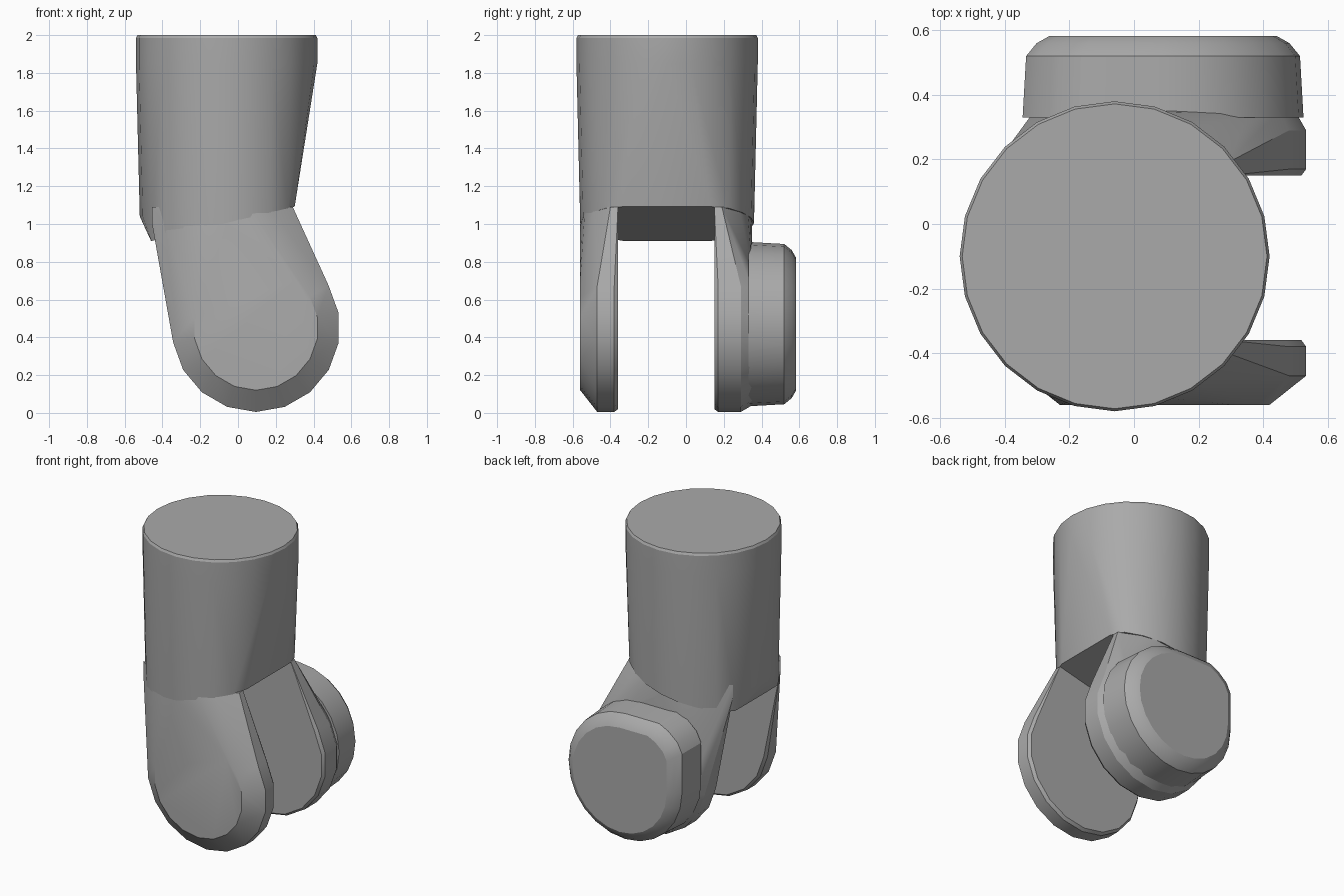
import bpy, bmesh, math

if "Cube" in bpy.data.objects:
    bpy.data.objects.remove(bpy.data.objects["Cube"])

CX, CY = -0.06, -0.10          # column axis
MID = -0.105                   # mirror line between the two prongs

grey = bpy.data.materials.new("warm_grey")
grey.diffuse_color = (0.40, 0.40, 0.40, 1)
grey.use_nodes = True
grey.node_tree.nodes["Principled BSDF"].inputs["Base Color"].default_value = grey.diffuse_color


def circle(x, z, r, n, start=0.0):
    return [(x + r * math.cos(start + 2 * math.pi * i / n),
             z + r * math.sin(start + 2 * math.pi * i / n)) for i in range(n)]


def hull(name, points, angle=25):
    """Convex solid through the given points."""
    bm = bmesh.new()
    for p in points:
        bm.verts.new(p)
    bmesh.ops.remove_doubles(bm, verts=bm.verts, dist=0.002)
    bmesh.ops.convex_hull(bm, input=bm.verts)
    bmesh.ops.delete(bm, geom=[v for v in bm.verts if not v.link_faces], context='VERTS')
    bmesh.ops.dissolve_limit(bm, angle_limit=0.01, verts=bm.verts, edges=bm.edges)
    bmesh.ops.recalc_face_normals(bm, faces=bm.faces)
    me = bpy.data.meshes.new(name)
    bm.to_mesh(me)
    bm.free()
    me.materials.append(grey)
    ob = bpy.data.objects.new(name, me)
    bpy.context.collection.objects.link(ob)
    bpy.ops.object.select_all(action='DESELECT')
    ob.select_set(True)
    bpy.context.view_layer.objects.active = ob
    bpy.ops.object.shade_smooth_by_angle(angle=math.radians(angle))
    return ob


# Column: round top, flattened right side and sloping underside
pts = []
for r, z in ((0.472, 2.0), (0.48, 1.985), (0.48, 1.85)):
    pts += [(x, y, z) for x, y in circle(CX, CY, r, 24)]
for x, y in circle(CX, CY, 0.46, 24):
    x = min(x, 0.30)
    if x < -0.40:
        pts.append((x, y, 1.04))
    x = max(x, -0.46)
    pts.append((x, y, 1.02 + 0.24 * x))
hull("column", pts)


# Prongs: rounded lower end blending up into the column's curve
def prong(name, flip, outer_r, mid_y):
    p = []
    for r, y in ((0.43, -0.36), (0.445, -0.38), (0.445, mid_y), (outer_r, -0.56)):
        p += [(x, y, z) for x, z in circle(0.095, 0.45, r, 18, math.pi / 18)]
    for r, top in ((0.46, 1.0), (0.45, 1.09)):
        arc = [(x, y) for x, y in circle(CX, CY, r, 24) if y < -0.36 and x < 0.29]
        arc += [(-0.455, -0.36), (0.29, -0.36), (0.29, -0.40)]
        p += [(x, y, top) for x, y in arc]
    if flip:
        p = [(x, 2 * MID - y, z) for x, y, z in p]
    hull(name, p)


prong("front_prong", False, 0.33, -0.47)
prong("back_prong", True, 0.41, -0.50)

# Knob on the back prong: disc with one squared upper corner and a rounded rim
kx, kz, kr = 0.09, 0.47, 0.435
outline = circle(kx, kz, kr, 24)
outline += [(-0.345, 0.74), (-0.31, 0.81), (-0.24, 0.87), (-0.17, 0.905)]
pts = []
for s, y in ((1.0, 0.33), (0.975, 0.52), (0.90, 0.56), (0.81, 0.582)):
    pts += [(kx + (x - kx) * s, y, kz + (z - kz) * s) for x, z in outline]
hull("knob", pts)
